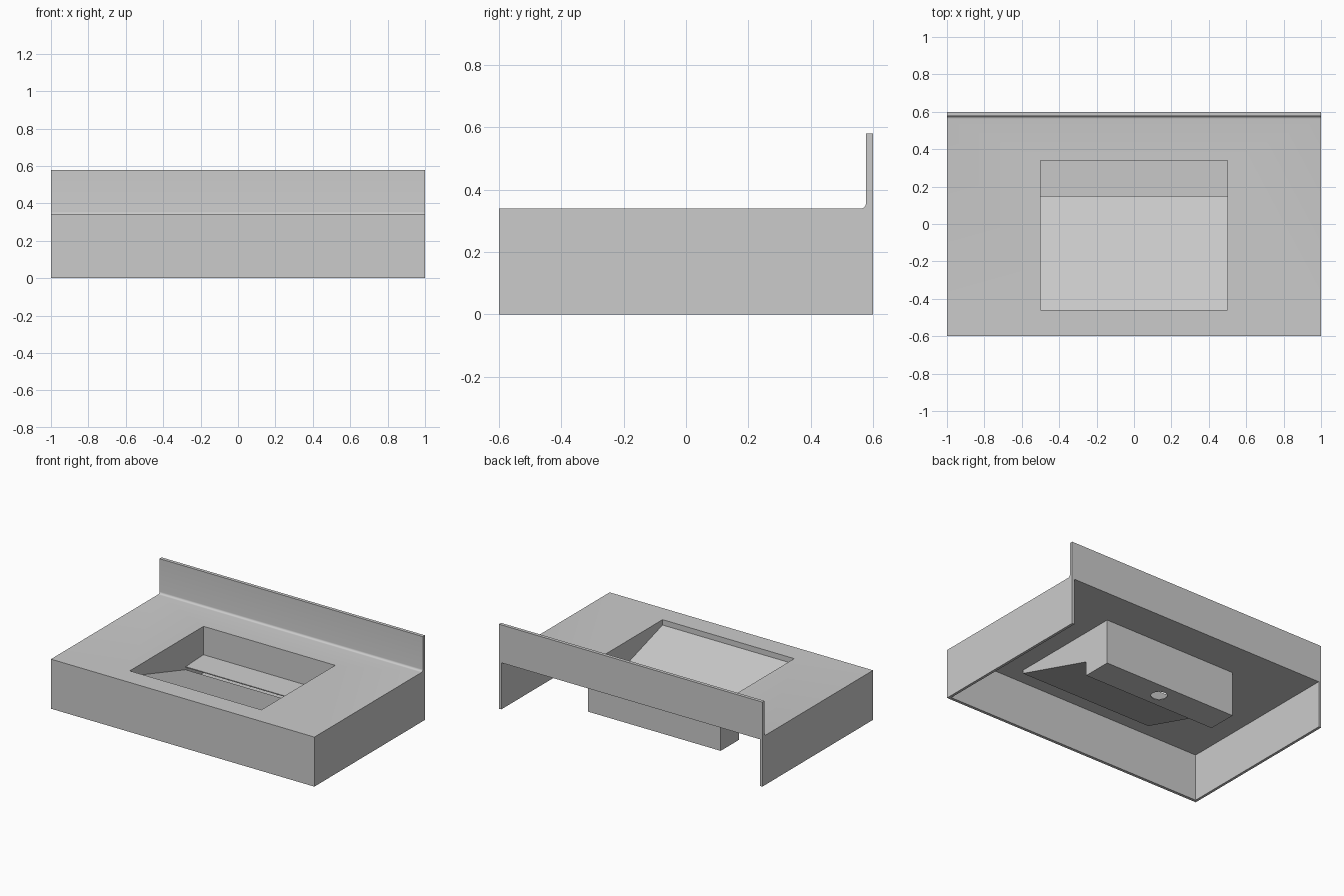
import bpy, bmesh, math

if "Cube" in bpy.data.objects:
    bpy.data.objects.remove(bpy.data.objects["Cube"])


def extrude_profile(name, pts, half_width):
    """Closed solid from a (y, z) side profile, extruded along x."""
    bm = bmesh.new()
    face = bm.faces.new([bm.verts.new((-half_width, y, z)) for y, z in pts])
    ext = bmesh.ops.extrude_face_region(bm, geom=[face])
    verts = [g for g in ext["geom"] if isinstance(g, bmesh.types.BMVert)]
    bmesh.ops.translate(bm, verts=verts, vec=(2 * half_width, 0, 0))
    bmesh.ops.recalc_face_normals(bm, faces=bm.faces[:])
    mesh = bpy.data.meshes.new(name)
    bm.to_mesh(mesh)
    bm.free()
    obj = bpy.data.objects.new(name, mesh)
    bpy.context.collection.objects.link(obj)
    return obj


def boolean(target, tool, operation):
    """Apply a boolean and remove the tool object."""
    mod = target.modifiers.new(operation.lower(), "BOOLEAN")
    mod.operation, mod.solver, mod.object = operation, "EXACT", tool
    bpy.context.view_layer.objects.active = target
    bpy.ops.object.modifier_apply(modifier=mod.name)
    bpy.data.objects.remove(tool, do_unlink=True)


TOP, SLAB, WALL = 0.34, 0.02, 0.004

# Countertop, apron and backsplash, with a coved joint
R, BACK = 0.015, 0.577
cove = [(BACK - R + R * math.sin(a), TOP + R - R * math.cos(a))
        for a in (math.radians(15 * i) for i in range(7))]
counter = extrude_profile(
    "sink_countertop",
    [(-0.6, 0), (-0.6, TOP)] + cove + [(BACK, 0.58), (0.6, 0.58), (0.6, 0)], 1.0)

# Hollow underside, open at the back
hollow = extrude_profile(
    "underside_cutter",
    [(-0.58, -0.1), (-0.58, TOP - SLAB), (0.7, TOP - SLAB), (0.7, -0.1)], 0.982)
boolean(counter, hollow, "DIFFERENCE")

# Thin basin shell: ramp falling to a deep drain trough at the back
F, M, B = -0.46, 0.147, 0.34
shell = extrude_profile(
    "basin_shell",
    [(F - WALL, TOP - 0.01), (B + WALL, TOP - 0.01), (B + WALL, 0.015),
     (M - WALL, 0.015), (M - WALL, 0.112), (F - WALL, 0.298)], 0.5 + WALL)
boolean(counter, shell, "UNION")
bowl = extrude_profile(
    "bowl_cutter",
    [(F, 0.5), (B, 0.5), (B, 0.021), (M, 0.021), (M, 0.116), (F, 0.303)], 0.5)
boolean(counter, bowl, "DIFFERENCE")

# Drain hole in the trough floor
bpy.ops.mesh.primitive_cylinder_add(vertices=32, radius=0.05, depth=0.06,
                                    location=(0, 0.24, 0.02))
boolean(counter, bpy.context.object, "DIFFERENCE")

# Cover plate over the trough, leaving a slot above the ramp's end
cover = extrude_profile(
    "drain_cover",
    [(M, 0.137), (B, 0.145), (B, 0.139), (M, 0.131)], 0.5)

# Smooth only the cove
bpy.ops.object.select_all(action="DESELECT")
counter.select_set(True)
bpy.context.view_layer.objects.active = counter
bpy.ops.object.shade_smooth_by_angle(angle=math.radians(30))
